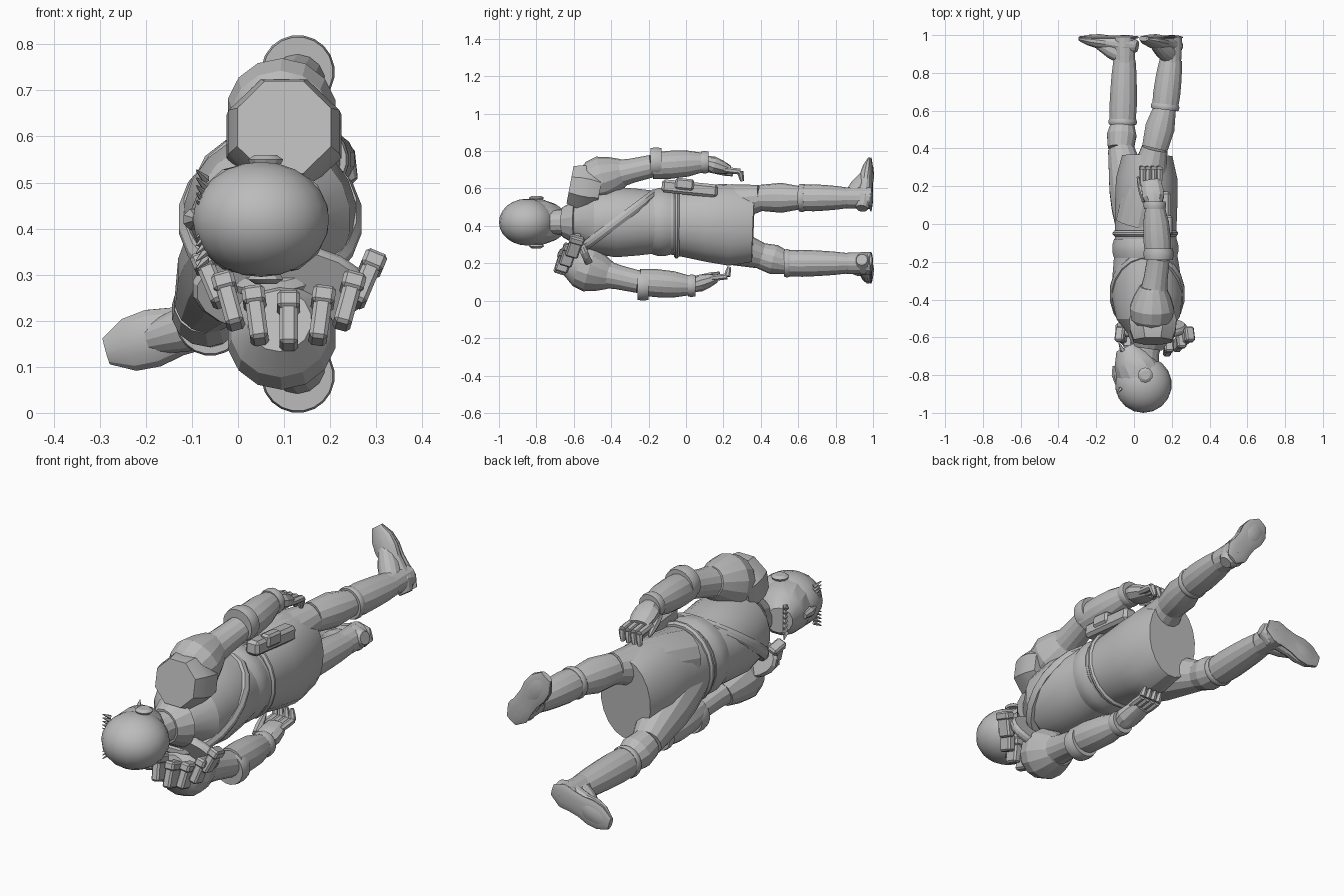
import bpy, bmesh, math
from mathutils import Matrix, Vector

cube = bpy.data.objects.get("Cube")
if cube:
    bpy.data.objects.remove(cube)

shade = (0.5, 0.5, 0.5, 1)
grey = bpy.data.materials.new("plain_grey")
grey.use_nodes = True
grey.diffuse_color = shade
grey.node_tree.nodes["Principled BSDF"].inputs["Base Color"].default_value = shade

ACROSS = Vector((1, 0, 0))
ALONG = Vector((0, 1, 0))
UNCHANGED = Matrix()


def finish(name, bm, transform):
    bm.transform(transform)
    bmesh.ops.recalc_face_normals(bm, faces=bm.faces)
    mesh = bpy.data.meshes.new(name)
    bm.to_mesh(mesh)
    bm.free()
    mesh.materials.append(grey)
    part = bpy.data.objects.new(name, mesh)
    bpy.context.collection.objects.link(part)
    bpy.context.view_layer.objects.active = part
    part.select_set(True)
    bpy.ops.object.shade_smooth_by_angle(angle=math.radians(22))
    part.select_set(False)


def segment(name, start, end, radii, flat=(1, 1), sides=14, side=ACROSS, transform=UNCHANGED):
    """Closed skin over evenly spaced rings; flat gives the height ratio at both ends."""
    start, end = Vector(start), Vector(end)
    axis = (end - start).normalized()
    across = (side - axis * side.dot(axis)).normalized()
    height = across.cross(axis)
    bm = bmesh.new()
    rings = []
    for step, radius in enumerate(radii):
        t = step / (len(radii) - 1)
        ratio = flat[0] + (flat[1] - flat[0]) * t
        ring = []
        for corner in range(sides):
            angle = math.tau * (corner + 0.5) / sides
            offset = across * math.cos(angle) + height * math.sin(angle) * ratio
            ring.append(bm.verts.new(start.lerp(end, t) + offset * radius))
        rings.append(ring)
    for ring, following in zip(rings, rings[1:]):
        for corner in range(sides):
            after = (corner + 1) % sides
            bm.faces.new((ring[corner], ring[after], following[after], following[corner]))
    bm.faces.new(rings[0])
    bm.faces.new(rings[-1])
    finish(name, bm, transform)


def band(name, centre, axis, width, radius, ratio=1, sides=20, transform=UNCHANGED):
    """Strap or cuff with slightly rounded rims."""
    centre, half = Vector(centre), Vector(axis).normalized() * width / 2
    radii = [radius * rim for rim in (0.95, 1, 1, 0.95)]
    segment(name, centre - half, centre + half, radii, (ratio, ratio), sides, transform=transform)


def blob(name, centre, size):
    bm = bmesh.new()
    bmesh.ops.create_uvsphere(bm, u_segments=18, v_segments=12, radius=1)
    finish(name, bm, Matrix.Translation(centre) @ Matrix.Diagonal((*size, 1)))


def box(name, size, transform):
    bm = bmesh.new()
    bmesh.ops.create_cube(bm, size=1, matrix=Matrix.Diagonal((*size, 1)))
    bmesh.ops.bevel(bm, geom=bm.edges[:], offset=min(size) / 5, segments=1, affect='EDGES')
    finish(name, bm, transform)


# Coat and belt
waist = Vector((.06, -.13, .42))
segment("coat_chest", (.08, -.62, .42), waist, (.08, .17, .19, .18, .165), sides=20)
segment("coat_skirt", waist, (.07, .36, .4), (.165, .165, .167, .165, .135), (1, 1.45), sides=20)
band("belt", waist, ALONG, .1, .177, 1.04)
band("belt_lower_band", waist + ALONG * .08, ALONG, .03, .175, 1.12)

# Neck, collar and head
segment("neck", (.06, -.78, .42), (.08, -.58, .42), (.07, .065, .09))
segment("collar", (.07, -.66, .42), (.08, -.59, .42), (.08, .1, .12))
head = Vector((.05, -.85, .42))
blob("head", head, (.15, .15, .125))
segment("jaw", (.04, -.82, .42), (-.04, -.65, .42), (.12, .12, .1, .06), (1, 1))
segment("nose", (-.09, -.85, .42), (-.1, -.75, .42), (.01, .025, .015), sides=8)
for label, sign in (("right", 1), ("left", -1)):
    ear = Vector((.06, -.8, head.z + sign * .12))
    segment(label + "_ear", ear, ear + Vector((0, 0, sign * .02)), (.035, .04, .025), sides=10)
    for tuft in range(5):
        root = Vector((-.07, -.87, head.z + sign * (.02 + tuft / 60)))
        tip = root + Vector((-.02, -.03, sign * .02))
        segment(label + "_brow_tuft", root, tip, (.01, .002), sides=5)
for tuft in range(-3, 4):
    root = Vector((-.06, -.67, head.z + tuft / 50))
    segment("chin_tuft", root, root + Vector((-.02, .04, tuft / 200)), (.015, .002), sides=5)


# Arms, the left one being the lower
def arm(label, place):
    def piece(name, *shape, **options):
        segment(label + name, *shape, transform=place, **options)

    shoulder, elbow = Vector((.09, -.56, .62)), Vector((.13, -.18, .72))
    wrist, knuckles = Vector((.11, .1, .74)), Vector((.09, .23, .7))
    piece("_shoulder", shoulder, (.1, -.33, .69), (.07, .11, .12, .1, .07))
    piece("_upper_arm", (.1, -.4, .67), elbow, (.08, .065, .06))
    band(label + "_elbow_cuff", elbow + Vector((0, .02, .02)), ALONG, .06, .08, transform=place)
    piece("_forearm", elbow, wrist, (.07, .075, .07, .05))
    band(label + "_wrist_cuff", wrist, ALONG, .04, .06, transform=place)
    piece("_palm", wrist, knuckles, (.04, .06, .06, .05), (.9, .5), sides=10)
    for finger in range(4):
        root = knuckles + Vector((finger * .03 - .045, -.03, 0))
        bend = root + Vector((0, .09, -.01))
        piece("_finger", root, bend, (.014, .017, .016), sides=7)
        piece("_fingertip", bend, bend + Vector((-.01, .01, -.05)), (.017, .015, .01), sides=7)
    piece("_thumb", (.06, .12, .71), (.02, .25, .67), (.018, .02, .016, .006), sides=7)


arm("right", UNCHANGED)
arm("left", Matrix.Translation((0, -.07, .82)) @ Matrix.Diagonal((1, 1, -1, 1)))

# Shoulder plate
segment("shoulder_plate", (.1, -.62, .62), (.1, -.46, .59), (.11, .13, .135, .12), (1, .9), sides=8)

# Chest strap, shoulder strap and pouch row
band("chest_strap", (.07, -.37, .42), (0, 3, -4), .05, .2, 1.37)
band("shoulder_strap", (.09, -.55, .27), (0, 9, 4), .04, .19, .55)
for count in range(-3, 4):
    swing = count * .4
    spot = Vector((.11 + .18 * math.sin(swing), -.56 - .1 * math.cos(swing), .34 - .14 * math.cos(swing)))
    tilt = Matrix.Rotation(swing / 3, 4, 'Y') @ Matrix.Rotation(-.3, 4, 'X')
    place = Matrix.Translation(spot) @ tilt
    box("shoulder_pouch", (.04, .07, .12), place)
    box("shoulder_pouch_flap", (.05, .08, .04), place @ Matrix.Translation((0, 0, .04)))

# Hip holster
place = Matrix.Translation((.16, .02, .6)) @ Matrix.Rotation(-.1, 4, 'X')
box("hip_holster", (.07, .3, .07), place)
box("hip_holster_flap", (.05, .1, .06), place @ Matrix.Translation((.02, -.03, .02)))


# Legs, boots and feet
def leg(label, hip, knee, boot_top, ankle, toe_direction):
    hip, knee, boot_top, ankle = map(Vector, (hip, knee, boot_top, ankle))
    toe = Vector(toe_direction).normalized()
    segment(label + "_thigh", hip, knee, (.12, .12, .11, .09, .07))
    segment(label + "_calf", knee, boot_top, (.07, .08, .06))
    segment(label + "_boot_shaft", boot_top, ankle, (.07, .074, .072, .068, .06), (1, .9))
    band(label + "_boot_cuff", boot_top, ankle - boot_top, .03, .076)
    sole = Vector((ankle.x, 1, ankle.z))
    segment(label + "_heel", ankle - ALONG * .04, sole - ALONG * .01, (.055, .058, .06))
    side = toe.cross(ALONG)
    heel, tip = sole - toe * .07, sole + toe * .245
    outline = (.03, .06, .055, .055, .065, .06, .03)
    segment(label + "_sole", heel - ALONG * .012, tip - ALONG * .012, outline, (.2, .2), side=side)
    segment(label + "_shoe", heel - ALONG * .06, tip - ALONG * .02, outline, (1, .4), side=side)
    segment(label + "_instep", ankle + ALONG * .02, sole + toe * .14 - ALONG * .04, (.05, .05, .035), side=side)


leg("right", (.02, 0, .48), (.11, .4, .55), (.165, .62, .55), (.195, .87, .55), (-.58, 0, .81))
leg("left", (.02, 0, .37), (-.07, .4, .24), (-.06, .54, .2), (-.05, .87, .2), (-.96, 0, -.27))
